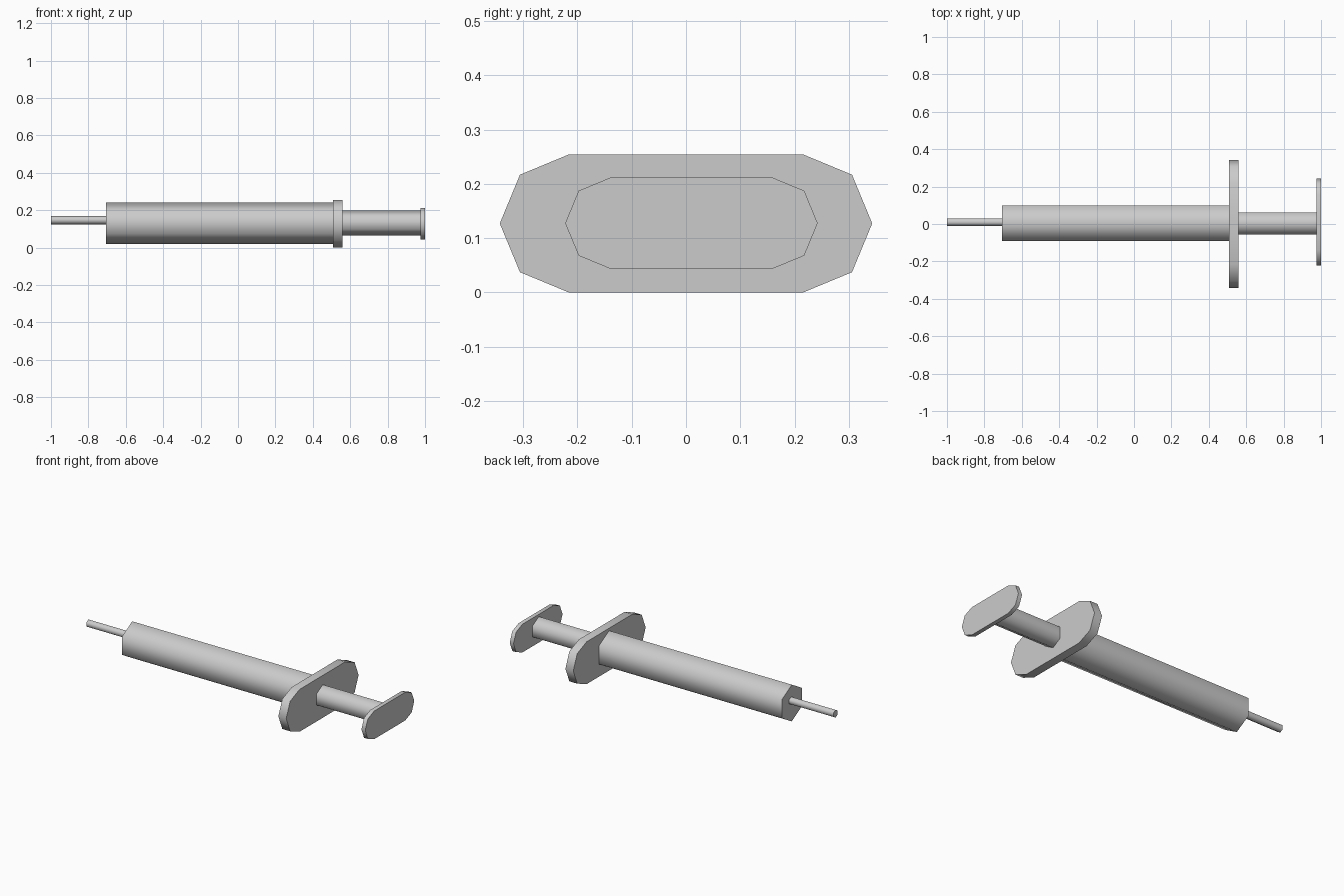
import bpy, bmesh, math

cube = bpy.data.objects.get("Cube")
if cube:
    bpy.data.objects.remove(cube, do_unlink=True)

# One light grey material
grey = bpy.data.materials.new("light_grey")
grey.use_nodes = True
colour = (0.6, 0.6, 0.6, 1)
grey.diffuse_color = colour
grey.node_tree.nodes["Principled BSDF"].inputs["Base Color"].default_value = colour


def extrude_x(name, outline, x0, x1):
    """Extrude a closed (y, z) outline along x and shade it smooth."""
    mesh = bpy.data.meshes.new(name)
    bm = bmesh.new()
    face = bm.faces.new([bm.verts.new((x0, y, z)) for y, z in outline])
    new = bmesh.ops.extrude_face_region(bm, geom=[face])["geom"]
    verts = [v for v in new if isinstance(v, bmesh.types.BMVert)]
    bmesh.ops.translate(bm, verts=verts, vec=(x1 - x0, 0, 0))
    bmesh.ops.recalc_face_normals(bm, faces=bm.faces)
    bm.to_mesh(mesh)
    bm.free()
    mesh.materials.append(grey)
    obj = bpy.data.objects.new(name, mesh)
    bpy.context.collection.objects.link(obj)
    bpy.ops.object.select_all(action="DESELECT")
    obj.select_set(True)
    bpy.context.view_layer.objects.active = obj
    bpy.ops.object.shade_smooth_by_angle(angle=math.radians(65))
    return obj


def hexagon(y, z, r):
    """Hexagon with a corner at the top."""
    angles = [math.radians(90 + 60 * i) for i in range(6)]
    return [(y + r * math.cos(a), z + r * math.sin(a)) for a in angles]


def stadium(y, z, r, half):
    """Two faceted half circles joined by straight sides."""
    points = []
    for side, start in ((1, -90), (-1, 90)):
        for i in range(5):
            a = math.radians(start + 45 * i)
            points.append((y + side * half + r * math.cos(a), z + r * math.sin(a)))
    return points


# Needle, barrel and plunger rod
extrude_x("needle", hexagon(0.01, 0.147, 0.023), -1.0, -0.705)
extrude_x("barrel", hexagon(0.004, 0.13, 0.11), -0.705, 0.51)
extrude_x("plunger_rod", hexagon(0.003, 0.132, 0.067), 0.56, 0.975)

# Finger flange and thumb rest
extrude_x("finger_flange", stadium(0, 0.127, 0.127, 0.216), 0.508, 0.56)
extrude_x("thumb_rest", stadium(0.01, 0.1275, 0.0845, 0.148), 0.975, 1.0)
